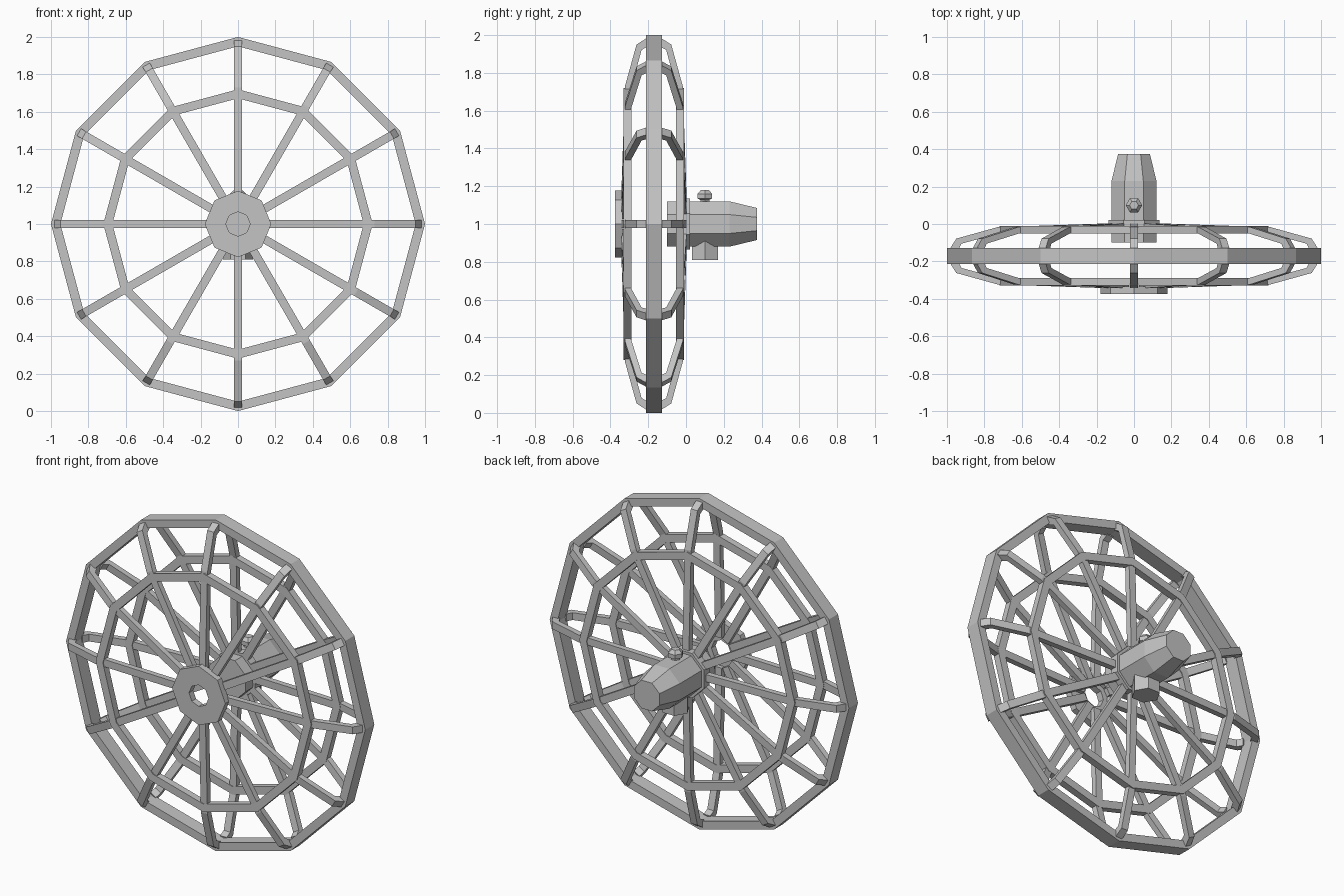
import bpy, bmesh
from math import cos, sin, pi
from mathutils import Matrix, Vector

cube = bpy.data.objects.get("Cube")
if cube:
    bpy.data.objects.remove(cube, do_unlink=True)

grey = bpy.data.materials.new("Plain grey")
grey.use_nodes = True
grey.diffuse_color = (0.55, 0.55, 0.55, 1)
grey.node_tree.nodes["Principled BSDF"].inputs["Base Color"].default_value = (0.55, 0.55, 0.55, 1)

MID = -0.17  # depth of the cage's plane of symmetry
# local z becomes +y, with the wheel axis at height 1
WHEEL = Matrix.Translation((0, 0, 1)) @ Matrix.Rotation(-pi / 2, 4, 'X')


def finish(name, bm, matrix=None):
    if matrix:
        bm.transform(matrix)
    bmesh.ops.recalc_face_normals(bm, faces=bm.faces)
    mesh = bpy.data.meshes.new(name)
    bm.to_mesh(mesh)
    bm.free()
    mesh.materials.append(grey)
    obj = bpy.data.objects.new(name, mesh)
    bpy.context.collection.objects.link(obj)
    return obj


def turned(name, profile, sides, matrix=WHEEL, phase=0.0, ring=False):
    """Faceted turning of (radius, height) points; ring closes the section."""
    bm = bmesh.new()
    loops = []
    for r, h in profile:
        angles = [phase + 2 * pi * i / sides for i in range(sides)]
        loops.append([bm.verts.new((r * cos(a), r * sin(a), h)) for a in angles])
    pairs = list(zip(loops, loops[1:]))
    if ring:
        pairs.append((loops[-1], loops[0]))
    else:
        bm.faces.new(loops[0])
        bm.faces.new(loops[-1])
    for a, b in pairs:
        for i in range(sides):
            j = (i + 1) % sides
            bm.faces.new((a[i], a[j], b[j], b[i]))
    return finish(name, bm, matrix)


def band(name, inner, outer, y0, y1, sides):
    section = [(inner, y0), (outer, y0), (outer, y1), (inner, y1)]
    return turned(name, section, sides, ring=True)


# Outer rim and the two smaller guard rings
band("outer_rim", 0.95, 1.0, MID - 0.043, MID + 0.043, 12)
band("front_guard_ring", 0.672, 0.72, -0.33, -0.288, 12)
band("back_guard_ring", 0.672, 0.72, -0.052, -0.01, 12)

# Bent spokes: one side profile, extruded in width and repeated round the axis
SPOKE = [(0.09, -0.345), (0.73, -0.323), (0.95, -0.262), (0.983, -0.21),
         (0.94, -0.2), (0.922, -0.235), (0.72, -0.29), (0.09, -0.31)]
HALF = 0.022


def spokes(name, mirrored):
    bm = bmesh.new()
    for k in range(12):
        turn = Matrix.Rotation(k * pi / 6, 4, 'Z')
        sides = []
        for w in (-HALF, HALF):
            points = [(r, w, 2 * MID - y if mirrored else y) for r, y in SPOKE]
            sides.append([bm.verts.new(turn @ Vector(p)) for p in points])
        a, b = sides
        n = len(a)
        for i in range(n):
            j = (i + 1) % n
            bm.faces.new((a[i], a[j], b[j], b[i]))
        # side walls as quads between the outer and inner edge
        for s in sides:
            for i in range(n // 2 - 1):
                bm.faces.new((s[i], s[i + 1], s[n - 2 - i], s[n - 1 - i]))
    return finish(name, bm, WHEEL)


spokes("front_spokes", False)
spokes("back_spokes", True)

# Octagonal front hub with an open centre
band("front_hub", 0.065, 0.178, -0.375, -0.335, 8)

# Motor housing, flats facing up, tapering to the back
FLAT = cos(pi / 8)
turned("motor_housing", [(0.12 / FLAT, -0.1), (0.12 / FLAT, 0.23), (0.085 / FLAT, 0.375)],
       8, phase=pi / 8)
turned("motor_flange", [(0.135 / FLAT, -0.03), (0.135 / FLAT, 0.022)], 8, phase=pi / 8)

# Knob on top and hexagonal mount below
UPRIGHT = Matrix.Translation((0, 0.1, 1))
turned("top_knob", [(0.028, 0.1), (0.028, 0.128), (0.044, 0.135), (0.044, 0.16), (0.024, 0.18)],
       6, UPRIGHT)
turned("stand_mount", [(0.08, -0.19), (0.08, -0.06)], 6, UPRIGHT)
